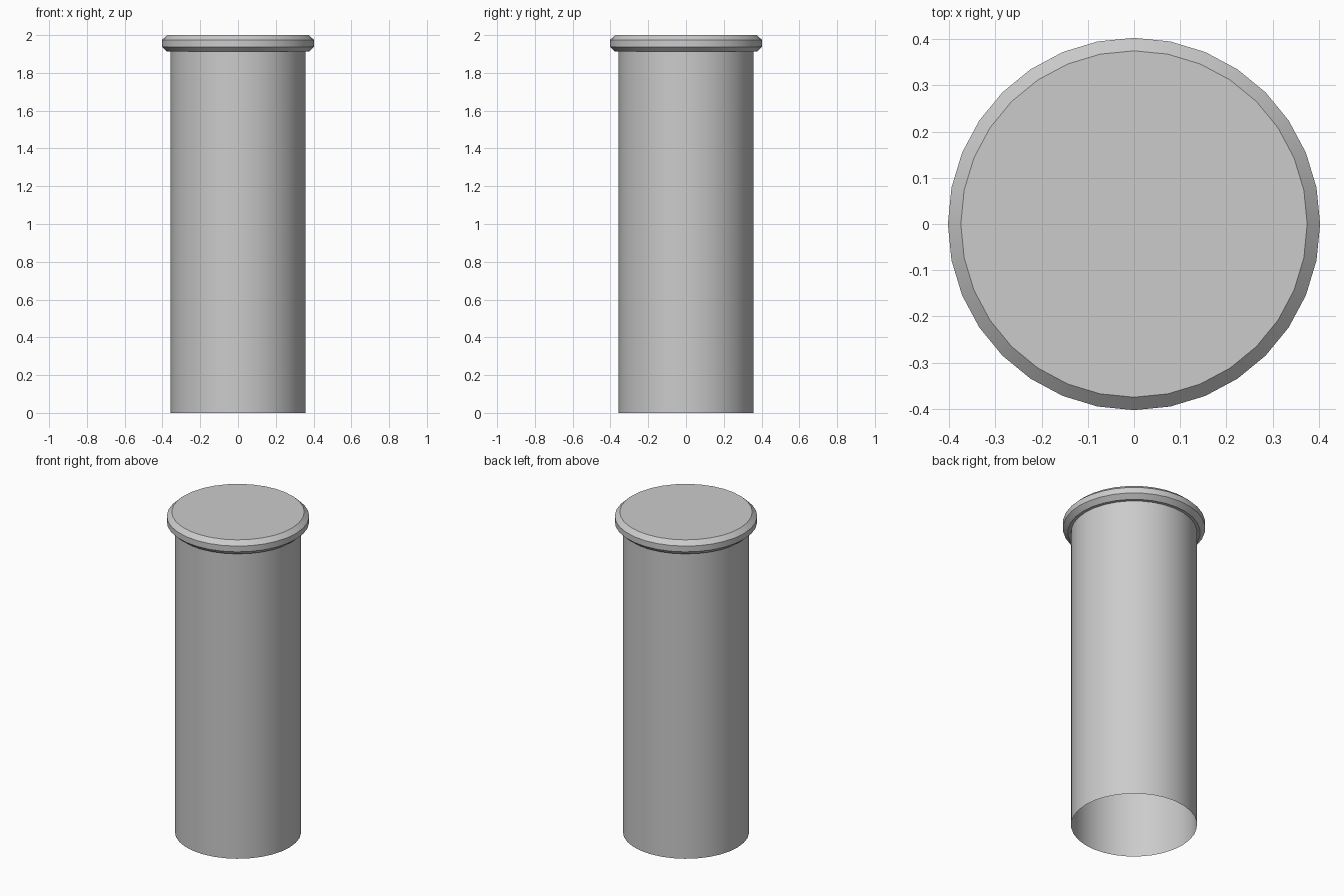
import bpy, bmesh, math

if "Cube" in bpy.data.objects:
    bpy.data.objects.remove(bpy.data.objects["Cube"])

SIDES = 32


def lathe(name, profile, cap_bottom=False, cap_top=False):
    """Spin a (radius, z) profile into rings joined by quads."""
    bm = bmesh.new()
    rings = []
    for r, z in profile:
        rings.append([bm.verts.new((r * math.cos(2 * math.pi * i / SIDES),
                                    r * math.sin(2 * math.pi * i / SIDES), z))
                      for i in range(SIDES)])
    for low, high in zip(rings, rings[1:]):
        for i in range(SIDES):
            j = (i + 1) % SIDES
            bm.faces.new((low[i], low[j], high[j], high[i]))
    if cap_bottom:
        bm.faces.new(rings[0][::-1])
    if cap_top:
        bm.faces.new(rings[-1])
    mesh = bpy.data.meshes.new(name)
    bm.to_mesh(mesh)
    bm.free()
    obj = bpy.data.objects.new(name, mesh)
    bpy.context.collection.objects.link(obj)
    bpy.ops.object.select_all(action='DESELECT')
    obj.select_set(True)
    bpy.context.view_layer.objects.active = obj
    bpy.ops.object.shade_smooth_by_angle(angle=math.radians(30))
    return obj


# Thin tube, open at the bottom
lathe("tube_body", [(0.357, 0.0), (0.357, 1.912)])

# Closed cap with chamfered rims
lathe("cap", [(0.375, 1.912), (0.403, 1.938), (0.403, 1.974), (0.375, 2.0)],
      cap_bottom=True, cap_top=True)
